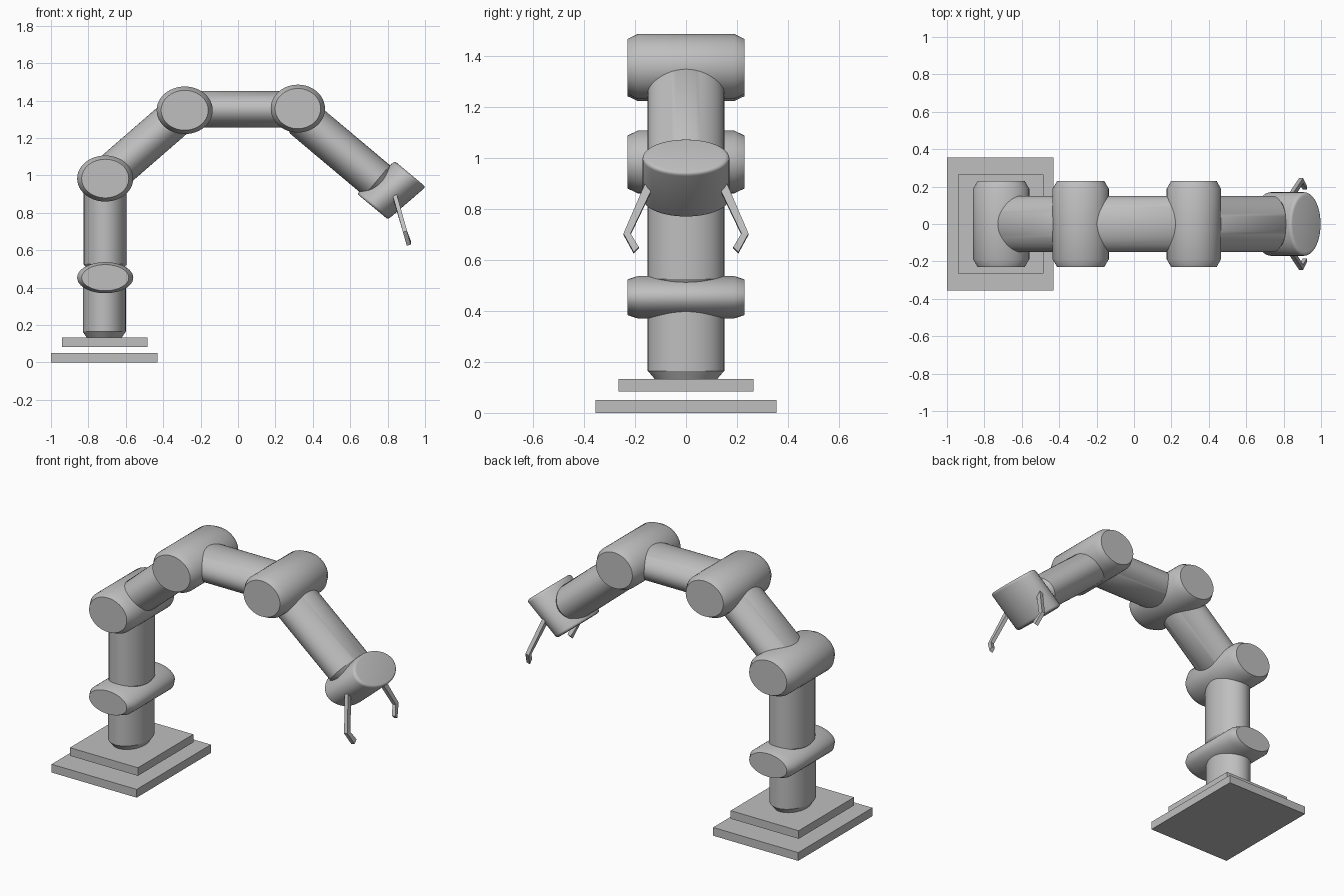
import bpy
import bmesh
import math
from mathutils import Matrix, Vector

old = bpy.data.objects.get("Cube")
if old:
    bpy.data.objects.remove(old, do_unlink=True)

# One plain grey for the whole machine
GREY = (0.52, 0.52, 0.52, 1.0)
grey = bpy.data.materials.new("plain_grey")
grey.use_nodes = True
grey.diffuse_color = GREY
grey.node_tree.nodes["Principled BSDF"].inputs["Base Color"].default_value = GREY

SIDES = 48


def finish(name, bm, smooth=False):
    bmesh.ops.recalc_face_normals(bm, faces=bm.faces)
    mesh = bpy.data.meshes.new(name)
    bm.to_mesh(mesh)
    bm.free()
    mesh.materials.append(grey)
    obj = bpy.data.objects.new(name, mesh)
    bpy.context.collection.objects.link(obj)
    if smooth:
        bpy.ops.object.select_all(action='DESELECT')
        obj.select_set(True)
        bpy.context.view_layer.objects.active = obj
        bpy.ops.object.shade_smooth_by_angle(angle=math.radians(32))
    return obj


def loft(bm, rings):
    """Skin equal-length rings of points and cap both ends."""
    loops = [[bm.verts.new(p) for p in ring] for ring in rings]
    count = len(loops[0])
    for a, b in zip(loops, loops[1:]):
        for i in range(count):
            j = (i + 1) % count
            bm.faces.new((a[i], a[j], b[j], b[i]))
    bm.faces.new(loops[0][::-1])
    bm.faces.new(loops[-1])


def barrel(name, centre, u, v, w, profile):
    """Elliptical barrel: half axes u and v, half length w, profile of (radius, height)."""
    centre, u, v, w = (Vector(a) for a in (centre, u, v, w))
    angles = [2 * math.pi * i / SIDES for i in range(SIDES)]
    bm = bmesh.new()
    loft(bm, [[centre + r * (math.cos(a) * u + math.sin(a) * v) + h * w for a in angles]
              for r, h in profile])
    return finish(name, bm, True)


def chamfered(size, length):
    """Profile with a straight chamfer of the given inset and length at both ends."""
    return [(1 - size, -1), (1, length - 1), (1, 1 - length), (1 - size, 1)]


def slab(name, x0, x1, half_y, z0, z1):
    bm = bmesh.new()
    bmesh.ops.create_cube(bm, size=1, matrix=Matrix.Translation(((x0 + x1) / 2, 0, (z0 + z1) / 2))
                          @ Matrix.Diagonal((x1 - x0, 2 * half_y, z1 - z0, 1)))
    return finish(name, bm)


def tube(name, start, end, radius):
    """Chamfered limb between two (x, z) points, flattened so it is wider along y."""
    a, b = Vector((start[0], 0, start[1])), Vector((end[0], 0, end[1]))
    half = (b - a) / 2
    side = Vector((-half.z, 0, half.x)).normalized() * radius
    return barrel(name, (a + b) / 2, side, (0, 0.15, 0), half,
                  chamfered(0.2, 0.035 / half.length))


# Base plates, the upper one standing clear of the lower
slab("base_plate", -1.0, -0.43, 0.355, 0, 0.05)
slab("turntable_plate", -0.94, -0.485, 0.265, 0.083, 0.132)

# Columns and arm segments
tube("lower_column", (-0.715, 0.13), (-0.715, 0.45), 0.115)
tube("upper_column", (-0.71, 0.49), (-0.71, 0.98), 0.115)
tube("rising_arm", (-0.71, 0.982), (-0.285, 1.351), 0.105)
tube("level_arm", (-0.30, 1.353), (0.32, 1.353), 0.098)
tube("falling_arm", (0.32, 1.328), (0.77, 0.95), 0.107)

# Joint barrels lying across the arm
for name, x, z, half_z in (("waist_joint", -0.71, 0.453, 0.083),
                           ("shoulder_joint", -0.71, 0.983, 0.123),
                           ("elbow_joint", -0.285, 1.348, 0.127),
                           ("wrist_joint", 0.32, 1.357, 0.128)):
    half_x = 0.145 if name == "wrist_joint" else 0.15
    barrel(name, (x, 0, z), (half_x, 0, 0), (0, 0, half_z), (0, 0.23, 0),
           chamfered(0.16, 0.18))

# Hand: a slanted barrel with softly rounded rims
rim = [(1 - 0.12 * (1 - math.sin(t)), 1 - 0.12 * (1 - math.cos(t)))
       for t in (math.pi / 2 * k / 4 for k in range(5))]
hand_profile = [(r, -h) for r, h in rim] + [(r, h) for r, h in reversed(rim)]
barrel("hand", (0.82, 0, 0.92), (0.083, 0, -0.069), (0, 0.17, 0), (0.101, 0, 0.087),
       hand_profile)

# Fingers: bent square rods, mirrored across y
# Each section: centre, then half-width offset in (y, z)
SECTIONS = (((0.835, 0.14, 0.90), (0.016, 0.006)),
            ((0.893, 0.231, 0.70), (0.014, 0)),
            ((0.913, 0.195, 0.637), (0.010, -0.010)))
for name, s in (("left_finger", 1), ("right_finger", -1)):
    rings = []
    for (x, y, z), (dy, dz) in SECTIONS:
        rings.append([(x + i * 0.011, s * (y + j * dy), z + j * dz + i * 0.003)
                      for i, j in ((-1, -1), (1, -1), (1, 1), (-1, 1))])
    bm = bmesh.new()
    loft(bm, rings)
    finish(name, bm)
